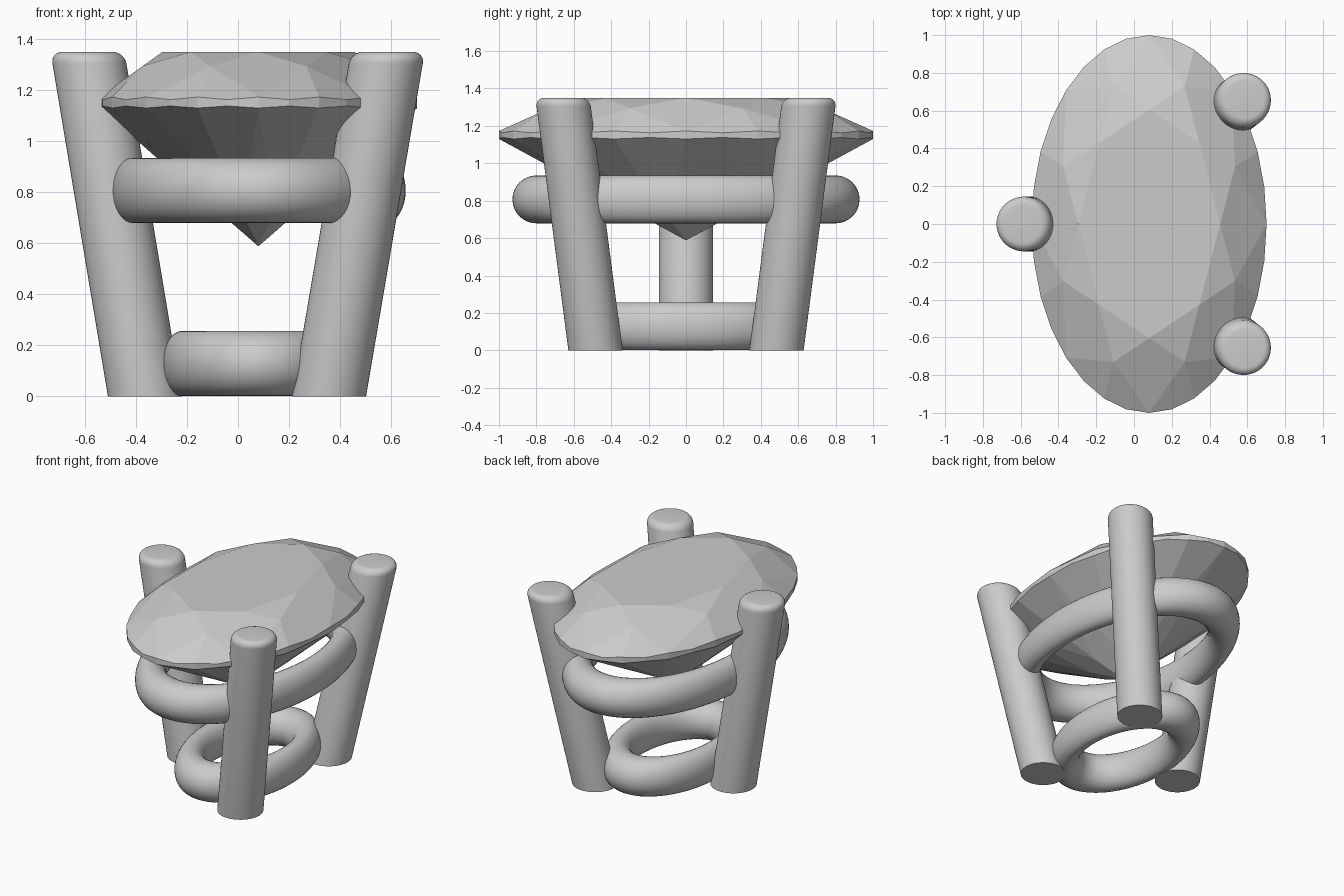
import bpy
from math import sin, cos, pi

if "Cube" in bpy.data.objects:
    bpy.data.objects.remove(bpy.data.objects["Cube"])

CX, RATIO = 0.08, 0.622   # oval centre offset and width/length ratio


def make(name, verts, faces, smooth):
    me = bpy.data.meshes.new(name)
    me.from_pydata(verts, [], faces)
    me.update()
    ob = bpy.data.objects.new(name, me)
    bpy.context.collection.objects.link(ob)
    if smooth:
        bpy.ops.object.select_all(action='DESELECT')
        ob.select_set(True)
        bpy.context.view_layer.objects.active = ob
        bpy.ops.object.shade_smooth_by_angle(angle=pi / 6)
    return ob


# Leaning prong: horizontal circles from floor to a rounded top
def prong(name, bottom, top, r=0.145, h=1.35, bevel=0.045, n=48):
    prof = [(0, r)] + [(h - bevel + bevel * sin(a), r - bevel + bevel * cos(a))
                       for a in [i * pi / 12 for i in range(7)]]
    verts, faces = [], []
    for z, rad in prof:
        t = z / h
        x = bottom[0] + (top[0] - bottom[0]) * t
        y = bottom[1] + (top[1] - bottom[1]) * t
        verts += [(x + rad * cos(2 * pi * k / n), y + rad * sin(2 * pi * k / n), z)
                  for k in range(n)]
    for j in range(len(prof) - 1):
        for k in range(n):
            m = (k + 1) % n
            faces.append((j * n + k, j * n + m, (j + 1) * n + m, (j + 1) * n + k))
    faces.append(tuple(reversed(range(n))))
    faces.append(tuple(range(len(verts) - n, len(verts))))
    make(name, verts, faces, True)


prong("left_prong", (-0.365, 0), (-0.59, 0))
for side, s in (("front", -1), ("back", 1)):
    prong(side + "_right_prong", (0.357, 0.484 * s), (0.587, 0.66 * s))


# Oval support rings
for name, major, z in (("upper_ring", 0.80, 0.807), ("lower_ring", 0.478, 0.129)):
    bpy.ops.mesh.primitive_torus_add(major_radius=major, minor_radius=0.128,
                                     major_segments=96, minor_segments=32,
                                     location=(CX, 0, z))
    ring = bpy.context.object
    ring.name = name
    ring.scale.x = RATIO
    bpy.ops.object.transform_apply(location=False, rotation=False, scale=True)
    bpy.ops.object.shade_smooth_by_angle(angle=pi / 3)


# Brilliant-cut oval gem
verts, faces = [], []


def add_ring(n, r, z, offset=0.0):
    start = len(verts)
    for k in range(n):
        a = 2 * pi * k / n + offset
        verts.append((CX + RATIO * r * cos(a), r * sin(a), z[k % len(z)]))
    return start


TABLE, HIGH, LOW, CULET = 1.35, 1.173, 1.13, 0.588
R_TABLE, R_STAR, R_LOW = 0.605, 0.79, 0.27
c = cos(pi / 8)
z_star = TABLE - (TABLE - HIGH) * (R_STAR * c - R_TABLE) / (1 - R_TABLE)
z_low = CULET + (LOW - CULET) * R_LOW * c
T = add_ring(8, R_TABLE, [TABLE])
S = add_ring(8, R_STAR, [z_star], pi / 8)
GU = add_ring(32, 1, [HIGH, HIGH - 0.01])
GL = add_ring(32, 1, [LOW, LOW + 0.008])
P = add_ring(8, R_LOW, [z_low], pi / 8)
tip = len(verts)
verts.append((CX, 0, CULET))
faces.append(tuple(range(T, T + 8)))
for i in range(8):
    j, h, g = (i + 1) % 8, (i - 1) % 8, 4 * i
    e = [(g + k) % 32 for k in range(5)]
    faces += [
        (T + i, S + i, T + j),                              # star facet
        (T + i, S + h, GU + g, S + i),                      # crown kite
        (S + i, GU + e[0], GU + e[1], GU + e[2]),           # upper halves
        (S + i, GU + e[2], GU + e[3], GU + e[4]),
        (P + i, GL + e[2], GL + e[1], GL + e[0]),           # lower halves
        (P + i, GL + e[4], GL + e[3], GL + e[2]),
        (tip, P + i, GL + g, P + h),                        # pavilion main
    ]
for k in range(32):                                         # girdle
    m = (k + 1) % 32
    faces.append((GL + k, GL + m, GU + m, GU + k))
make("gem", verts, faces, False)
